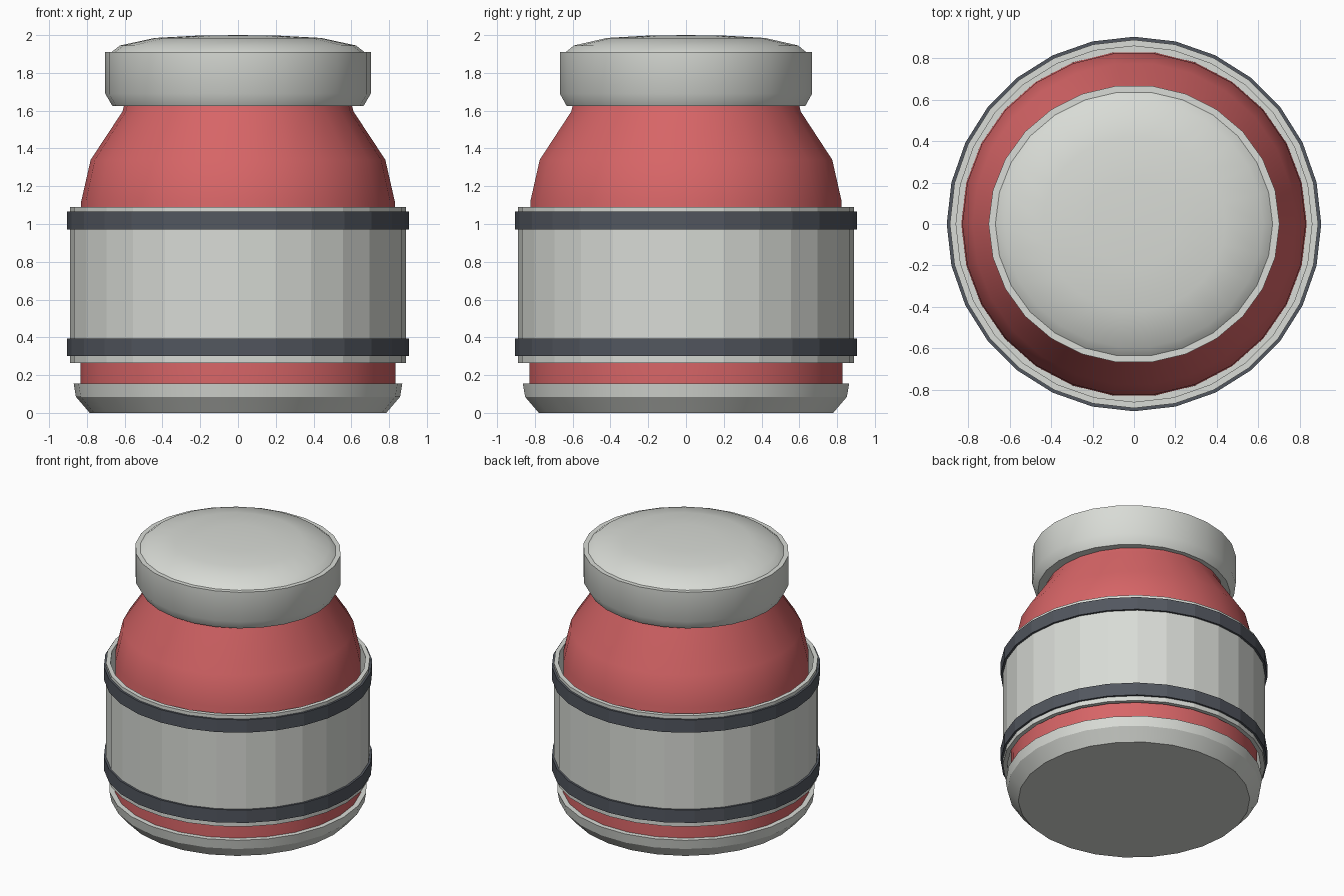
import bpy
import bmesh
from math import cos, sin, tau, radians

cube = bpy.data.objects.get("Cube")
if cube:
    bpy.data.objects.remove(cube, do_unlink=True)


def material(name, rgb):
    mat = bpy.data.materials.new(name)
    mat.use_nodes = True
    mat.diffuse_color = (*rgb, 1)
    mat.node_tree.nodes["Principled BSDF"].inputs["Base Color"].default_value = (*rgb, 1)
    return mat


GREY = material("light grey", (0.69, 0.71, 0.67))
RED = material("soft red", (0.68, 0.13, 0.135))
DARK = material("slate", (0.085, 0.095, 0.115))


def lathe(name, profile, sides, mat, smooth=None, loop=False, depth=1.0):
    """Revolve (radius, z) points; zero radius makes a pole, loop closes the section."""
    bm = bmesh.new()
    rings = []
    for r, z in profile:
        if r == 0:
            rings.append([bm.verts.new((0, 0, z))] * sides)
        else:
            rings.append([bm.verts.new((r * cos(tau * i / sides),
                                        depth * r * sin(tau * i / sides), z))
                          for i in range(sides)])
    pairs = list(zip(rings, rings[1:]))
    if loop:
        pairs.append((rings[-1], rings[0]))
    for low, high in pairs:
        for i in range(sides):
            j = (i + 1) % sides
            corners = dict.fromkeys((low[i], low[j], high[j], high[i]))
            bm.faces.new(list(corners))
    bmesh.ops.recalc_face_normals(bm, faces=bm.faces)
    mesh = bpy.data.meshes.new(name)
    bm.to_mesh(mesh)
    bm.free()
    mesh.materials.append(mat)
    obj = bpy.data.objects.new(name, mesh)
    bpy.context.collection.objects.link(obj)
    if smooth:
        bpy.ops.object.select_all(action="DESELECT")
        obj.select_set(True)
        bpy.context.view_layer.objects.active = obj
        bpy.ops.object.shade_smooth_by_angle(angle=radians(smooth))
    return obj


def tube(name, inner, outer, bottom, top, mat):
    return lathe(name, [(inner, bottom), (outer, bottom), (outer, top), (inner, top)],
                 28, mat, loop=True)


# Flared base with a flat lip
lathe("base", [(0, 0), (0.785, 0), (0.858, 0.085), (0.87, 0.155), (0.8, 0.155)],
      26, GREY, smooth=20)

# Jar body tapering to the neck
lathe("jar_body", [(0.835, 0.15), (0.83, 1.12), (0.78, 1.34), (0.612, 1.595), (0.595, 1.66)],
      26, RED, smooth=35)

# Loose faceted sleeve and its two bands
tube("sleeve", 0.86, 0.89, 0.265, 1.09, GREY)
for label, bottom, top in (("lower", 0.30, 0.395), ("upper", 0.97, 1.065)):
    tube(label + "_band", 0.88, 0.905, bottom, top, DARK)

# Lid with chamfered underside and a shallow dome, slightly narrower front to back
lathe("lid", [(0.55, 1.625), (0.665, 1.625), (0.703, 1.69), (0.703, 1.91), (0.67, 1.91),
              (0.625, 1.945), (0.44, 1.985), (0.22, 1.997), (0, 2.0)],
      26, GREY, smooth=36, depth=0.957)
